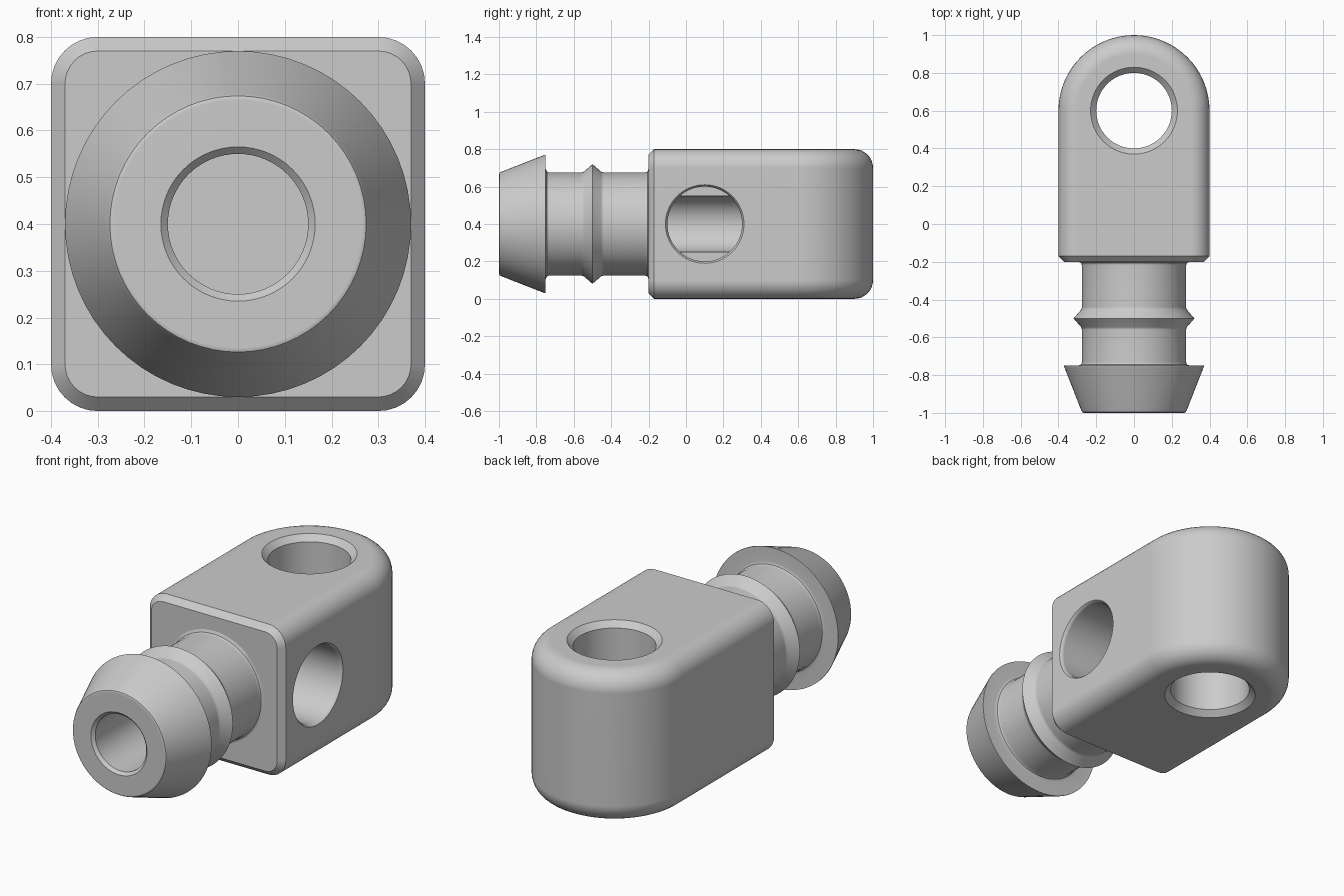
import bpy, bmesh, math
from mathutils import Matrix, Vector

if "Cube" in bpy.data.objects:
    bpy.data.objects.remove(bpy.data.objects["Cube"])

grey = bpy.data.materials.new("plain grey")
grey.use_nodes = True
grey.diffuse_color = (0.6, 0.6, 0.6, 1)
grey.node_tree.nodes["Principled BSDF"].inputs["Base Color"].default_value = grey.diffuse_color

HALF = 0.4      # half width, also the centre height and end radius
ROUND = 0.1     # edge rounding of the body
CHAMFER = 0.03
EYE_Y = 0.6
SEGMENTS = 64


def finish(bm, name):
    bmesh.ops.recalc_face_normals(bm, faces=bm.faces)
    mesh = bpy.data.meshes.new(name)
    bm.to_mesh(mesh)
    bm.free()
    mesh.materials.append(grey)
    obj = bpy.data.objects.new(name, mesh)
    bpy.context.collection.objects.link(obj)
    return obj


def lathe(name, profile, axis, origin):
    """Revolve (radius, distance) points around an axis through origin."""
    bm = bmesh.new()
    turn = Vector((0, 0, 1)).rotation_difference(Vector(axis)).to_matrix().to_4x4()
    rings = []
    for r, d in profile:
        rings.append([bm.verts.new((r * math.cos(a), r * math.sin(a), d))
                      for a in (math.tau * i / SEGMENTS for i in range(SEGMENTS))])
    for low, high in zip(rings, rings[1:]):
        for i in range(SEGMENTS):
            j = (i + 1) % SEGMENTS
            bm.faces.new((low[i], low[j], high[j], high[i]))
    bm.faces.new(rings[0])
    bm.faces.new(rings[-1])
    bm.transform(Matrix.Translation(origin) @ turn)
    return finish(bm, name)


def combine(target, tool, operation):
    mod = target.modifiers.new(operation.lower(), "BOOLEAN")
    mod.object, mod.operation, mod.solver = tool, operation, "EXACT"
    bpy.context.view_layer.objects.active = target
    bpy.ops.object.modifier_apply(modifier=mod.name)
    bpy.data.objects.remove(tool)


# Body: stacked U-shaped outlines, drawn in at the top and bottom for round edges
def outline(inset):
    r = HALF - inset
    arc = [(r * math.cos(a), EYE_Y + r * math.sin(a))
           for a in (math.pi * i / 32 for i in range(33))]
    front = CHAMFER - 0.2
    return [(r, front)] + arc + [(-r, front)]


bm = bmesh.new()
STEPS = 8
quarter = [math.pi / 2 * i / STEPS for i in range(STEPS + 1)]
levels = [(ROUND * (1 - math.sin(a)), ROUND * (1 - math.cos(a))) for a in quarter]
levels += [(inset, 2 * HALF - z) for inset, z in reversed(levels)]
layers = [[bm.verts.new((x, y, z)) for x, y in outline(inset)] for inset, z in levels]
for low, high in zip(layers, layers[1:]):
    for i in range(len(low) - 1):
        bm.faces.new((low[i], low[i + 1], high[i + 1], high[i]))
bm.faces.new(layers[0])
bm.faces.new(layers[-1])

# Chamfered front face
rim = [e for e in bm.edges if e.is_boundary]
new = bmesh.ops.extrude_edge_only(bm, edges=rim)["geom"]
flat = HALF - ROUND
for v in (g for g in new if isinstance(g, bmesh.types.BMVert)):
    core_x = max(-flat, min(flat, v.co.x))
    core_z = max(ROUND, min(2 * HALF - ROUND, v.co.z))
    keep = 1 - CHAMFER / ROUND
    v.co = (core_x + (v.co.x - core_x) * keep, -0.2,
            core_z + (v.co.z - core_z) * keep)
bmesh.ops.contextual_create(bm, geom=[e for e in bm.edges if e.is_boundary])
body = finish(bm, "body_with_barbed_stem")

# Barbed stem: tapered tip, groove, sharp ridge, small fillet at the body
stem = lathe("stem", [
    (0.265, -1), (0.274, -0.996), (0.28, -0.985),
    (0.37, -0.755), (0.37, -0.75),
    (0.295, -0.75), (0.281, -0.744), (0.275, -0.73),
    (0.275, -0.56), (0.28, -0.546), (0.32, -0.5), (0.28, -0.454), (0.275, -0.44),
    (0.275, -0.22), (0.281, -0.206), (0.295, -0.2), (0.295, -0.15)],
    (0, 1, 0), (0, 0, HALF))
combine(body, stem, "UNION")

# Vertical eye with a chamfer at both ends
eye = lathe("eye_cutter", [(0.24, -0.01), (0.2, 0.03), (0.2, 0.77), (0.24, 0.81)],
            (0, 0, 1), (0, EYE_Y, 0))
combine(body, eye, "DIFFERENCE")

# Blind side hole, open on the left only
side = lathe("side_cutter", [(0.2, 0), (0.2, 0.38), (0.203, 0.392), (0.21, 0.4), (0.21, 0.45)],
             (1, 0, 0), (0, 0.1, HALF))
combine(body, side, "DIFFERENCE")

# Lengthwise bore that meets the side hole
bore = lathe("bore_cutter", [(0.175, -1.01), (0.15, -0.985), (0.15, 0.3)],
             (0, 1, 0), (0, 0, HALF))
combine(body, bore, "DIFFERENCE")

# Smooth curves, crisp edges
body.select_set(True)
bpy.context.view_layer.objects.active = body
bpy.ops.object.shade_smooth_by_angle(angle=math.radians(30))
weighted = body.modifiers.new("even_shading", "WEIGHTED_NORMAL")
weighted.keep_sharp = True
